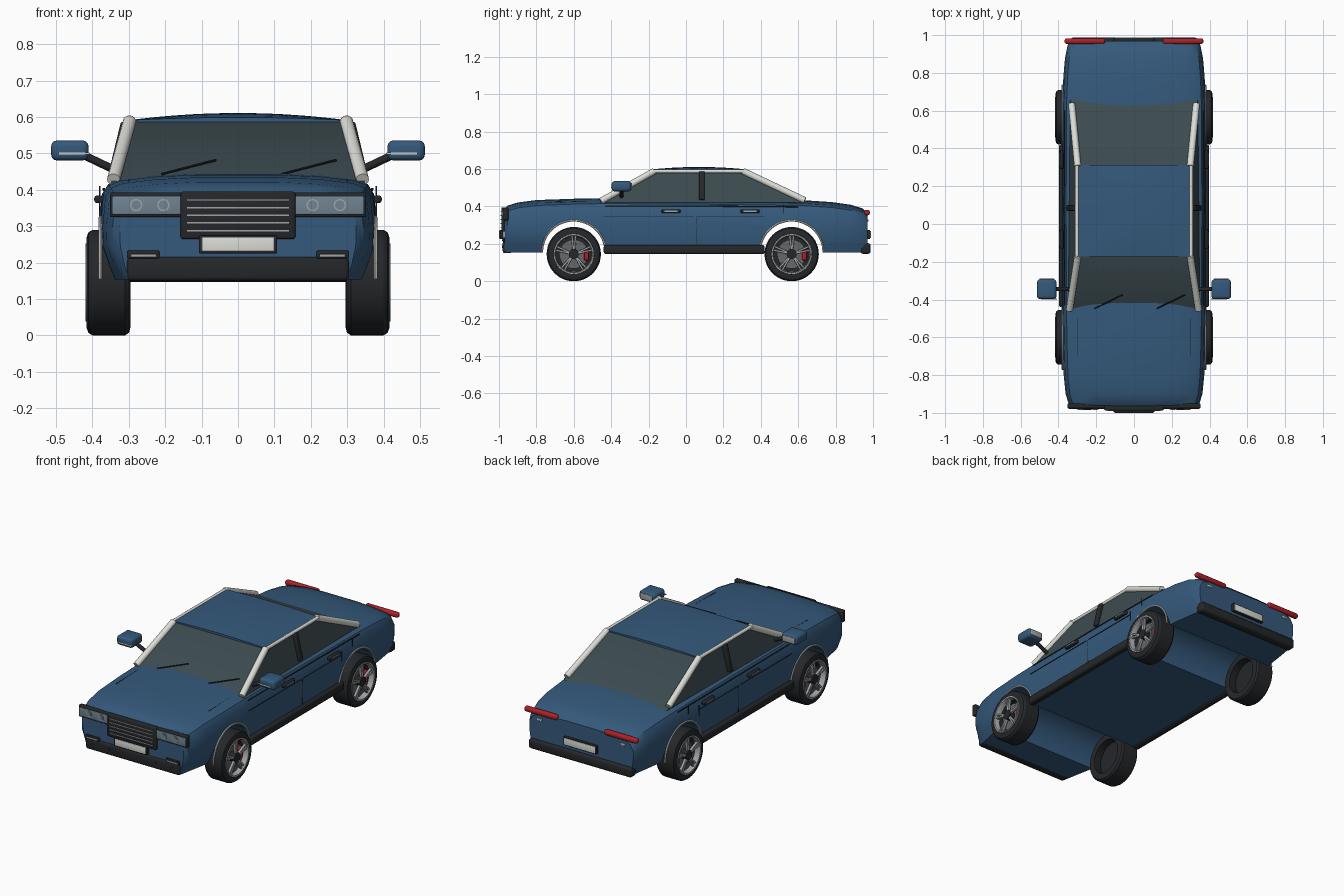
import bpy, bmesh, math
from mathutils import Vector, Matrix

if "Cube" in bpy.data.objects:
    bpy.data.objects.remove(bpy.data.objects["Cube"])

def mat(name, *c):
    m = bpy.data.materials.new(name)
    m.diffuse_color = (*c, 1)
    m.use_nodes = True
    m.node_tree.nodes["Principled BSDF"].inputs["Base Color"].default_value = m.diffuse_color
    return m

BLUE = mat("blue_paint", .035, .10, .20)
DARK = mat("dark_trim", .018, .02, .023)
GLASS = mat("tinted_glass", .045, .07, .08)
WHITE = mat("pale_trim", .72, .72, .68)
METAL = mat("rim_metal", .36, .37, .38)
DISC = mat("brake_metal", .13, .135, .14)
LENS = mat("lamp_lens", .16, .23, .29)
RED = mat("red_lens", .42, .015, .02)

def finish(name, bm, m, smooth=True):
    bmesh.ops.recalc_face_normals(bm, faces=bm.faces)
    me = bpy.data.meshes.new(name)
    bm.to_mesh(me)
    bm.free()
    me.materials.append(m)
    o = bpy.data.objects.new(name, me)
    bpy.context.collection.objects.link(o)
    bpy.context.view_layer.objects.active = o
    o.select_set(True)
    if smooth:
        bpy.ops.object.shade_smooth_by_angle(angle=math.radians(32))
    o.select_set(False)
    return o

def box(name, c, s, m, bevel=0, rot=None):
    bm = bmesh.new()
    bmesh.ops.create_cube(bm, size=1)
    bmesh.ops.scale(bm, vec=s, verts=bm.verts)
    if bevel:
        bmesh.ops.bevel(bm, geom=bm.edges[:], offset=bevel, segments=3, profile=.5, affect='EDGES')
    if rot:
        bmesh.ops.rotate(bm, matrix=rot, verts=bm.verts)
    bmesh.ops.translate(bm, vec=c, verts=bm.verts)
    return finish(name, bm, m)

def skin(name, rings, m, loop=False):
    # joins closed rings of points into a surface
    bm = bmesh.new()
    vs = [[bm.verts.new(p) for p in r] for r in rings]
    n = len(rings[0])
    for i in range(len(vs) if loop else len(vs) - 1):
        a, b = vs[i], vs[(i + 1) % len(vs)]
        for j in range(n):
            bm.faces.new((a[j], a[(j + 1) % n], b[(j + 1) % n], b[j]))
    if not loop:
        bm.faces.new(vs[0])
        bm.faces.new(vs[-1])
    return finish(name, bm, m)

def tube(name, pts, r, m, sides=16):
    pts = [Vector(p) for p in pts]
    rings = []
    for i, p in enumerate(pts):
        d = (pts[min(i + 1, len(pts) - 1)] - pts[max(i - 1, 0)]).normalized()
        q = d.to_track_quat('Z', 'X').to_matrix()
        rings.append([p + q @ Vector((r * math.cos(t * math.tau / sides),
                      r * math.sin(t * math.tau / sides), 0)) for t in range(sides)])
    return skin(name, rings, m)

def lathe(name, prof, c, m, s=1, n=48):
    # spins an (x, radius) profile about the axle
    rings = [[(s * x, c[0] + r * math.cos(k * math.tau / n), c[1] + r * math.sin(k * math.tau / n))
              for k in range(n)] for x, r in prof]
    return skin(name, rings, m, loop=True)

# Body shell: lofted sections (y, half width, top, half width at floor)
stations = [(-.97, .325, .388, .30), (-.955, .345, .405, .305), (-.9, .362, .422, .315),
            (-.8, .372, .435, .335), (-.6, .378, .442, .36), (-.44, .38, .445, .37),
            (.1, .382, .442, .372), (.63, .38, .434, .365), (.78, .374, .424, .35),
            (.88, .365, .41, .335), (.945, .352, .39, .325), (.97, .338, .365, .32)]
rings = []
for y, w, t, b in stations:
    half = [(w * .3, t - .001), (w * .6, t - .006), (w * .85, t - .017), (w * .94, t - .03),
            (w * .98, t - .055), (w, .3), (w * .995, .245), ((w + b) / 2, .195), (b, .153)]
    rings.append([(x, y, z) for x, z in half] + [(-x, y, z) for x, z in reversed(half)])
body = skin("body_shell", rings, BLUE)

# Wheel arches cut through the body
AXLES = ((-.6, .145), (.565, .145))
for y, z in AXLES:
    bpy.ops.mesh.primitive_cylinder_add(vertices=64, radius=.168, depth=1.2,
                                        location=(0, y, z + .01), rotation=(0, math.pi / 2, 0))
    cutter = bpy.context.object
    cutter.hide_render = True
    bpy.context.view_layer.objects.active = body
    md = body.modifiers.new("arch", 'BOOLEAN')
    md.object, md.operation, md.solver = cutter, 'DIFFERENCE', 'EXACT'
    bpy.ops.object.modifier_move_to_index(modifier="arch", index=0)
    bpy.ops.object.modifier_apply(modifier="arch")
    bpy.data.objects.remove(cutter)

# Glass cabin and crowned roof
skin("cabin_glass", [[(-.348, -.46, .42), (.348, -.46, .42), (.338, .655, .42), (-.338, .655, .42)],
                     [(-.302, -.17, .588), (.302, -.17, .588), (.302, .31, .588), (-.302, .31, .588)]], GLASS)
bm = bmesh.new()
bmesh.ops.create_grid(bm, x_segments=14, y_segments=10, size=1)
for v in bm.verts:
    u, w = v.co.x, v.co.y
    v.co = (u * .302, .07 + w * .243, .591 + .02 * (1 - u * u) * (1 - .6 * w ** 2))
ext = bmesh.ops.extrude_face_region(bm, geom=bm.faces[:])
for g in ext["geom"]:
    if isinstance(g, bmesh.types.BMVert):
        g.co.z = .582
finish("roof", bm, BLUE)

# Nose: grille, lamps, bumper and plate
box("grille", (0, -.972, .33), (.315, .03, .13), DARK, .006)
for i in range(5):
    box("grille_bar", (0, -.988, .288 + .021 * i), (.28, .005, .004), METAL)
box("front_bumper", (0, -.955, .183), (.61, .05, .066), DARK, .012)
box("rear_bumper", (0, .96, .175), (.67, .055, .058), DARK, .015)
for y, name in ((-.987, "front"), (.975, "rear")):
    d = -1 if y < 0 else 1
    box(name + "_plate_frame", (0, y, .25), (.215, .02, .05), DARK, .004)
    box(name + "_plate", (0, y + d * .009, .25), (.2, .008, .039), WHITE, .002)

for s in (1, -1):
    # Head lamps, fog lamps and tail lamps
    box("headlamp_frame", (s * .241, -.963, .359), (.222, .026, .068), DARK, .005)
    box("headlamp_lens", (s * .248, -.974, .357), (.195, .01, .05), LENS, .003)
    for x in (.205, .28):
        tube("headlamp_ring", [(s * x, -.976, .358), (s * x, -.982, .358)], .017, METAL, 24)
        tube("headlamp_bulb", [(s * x, -.978, .358), (s * x, -.984, .358)], .013, LENS, 24)
    box("fog_lamp_surround", (s * .26, -.966, .222), (.088, .03, .022), DARK, .004)
    box("fog_lamp", (s * .26, -.981, .219), (.07, .006, .009), METAL, .002)
    box("tail_lamp", (s * .26, .968, .367), (.215, .03, .03), RED, .012)
    box("reverse_lamp", (s * .27, .97, .325), (.03, .01, .01), WHITE, .002)
    for x in (.15, .26):
        tube("parking_sensor", [(s * x, -.978, .185), (s * x, -.983, .185)], .006, DARK, 12)

    # Pillars and roof rails
    tube("front_pillar", [(s * .342, -.455, .428), (s * .298, -.17, .588)], .018, WHITE)
    tube("rear_pillar", [(s * .298, .305, .588), (s * .33, .635, .432)], .018, WHITE)
    tube("roof_rail", [(s * .302, -.17, .588), (s * .302, .31, .588)], .01, WHITE)
    tilt = Matrix.Rotation(-s * math.atan2(.036, .15), 3, 'Y')
    box("centre_pillar", (s * .328, .085, .51), (.024, .03, .155), DARK, .006, tilt)

    # Sills, belt trim, panel seams and handles
    box("sill", (s * .378, -.01, .17), (.04, .86, .05), DARK, .012)
    tube("belt_trim", [(s * .368, -.43, .402), (s * .37, .1, .402), (s * .368, .6, .398)], .003, DARK, 8)
    for y, z, ly, lz in ((-.2, .347, .48, .002), (.055, .27, .002, .15), (.24, .347, .36, .002),
                         (.42, .34, .002, .06), (.52, .385, .002, .05)):
        box("door_seam", (s * .3795, y, z), (.004, ly, lz), DARK)
    for y in (-.08, .342):
        box("door_handle", (s * .384, y, .374), (.02, .1, .02), DARK, .005)
        box("handle_inlay", (s * .394, y, .374), (.004, .07, .006), METAL)
    tube("hood_seam", [(s * .3, -.7, .424), (s * .3, -.5, .428)], .002, DARK, 6)

    # Door mirrors
    tube("mirror_arm", [(s * .34, -.345, .455), (s * .43, -.345, .498)], .011, DARK)
    box("mirror_housing", (s * .462, -.345, .508), (.103, .105, .055), BLUE, .016)
    box("mirror_indicator", (s * .45, -.397, .5), (.085, .006, .005), WHITE)
    box("mirror_glass", (s * .462, -.292, .508), (.078, .005, .036), METAL, .002)

    # Wheels and arch trims
    for c in AXLES:
        y, z = c
        arc = [(s * .378, y + .169 * math.cos(a), z + .01 + .169 * math.sin(a))
               for a in (math.pi * i / 32 for i in range(33))]
        tube("arch_trim", arc, .005, WHITE, 8)
        lathe("tyre", [(.30, .1), (.296, .125), (.299, .137), (.31, .145), (.4, .145), (.411, .138),
                       (.416, .125), (.415, .105), (.405, .1)], c, DARK, s)
        lathe("rim_ring", [(.39, .094), (.412, .096), (.419, .1), (.419, .107), (.41, .109), (.39, .106)],
              c, METAL, s)
        tube("wheel_back", [(s * .345, y, z), (s * .36, y, z)], .102, DARK, 48)
        tube("brake_disc", [(s * .358, y, z), (s * .38, y, z)], .078, DISC, 40)
        box("brake_caliper", (s * .385, y + .068, z), (.02, .026, .066), RED, .005)
        for k in range(5):
            for off in (-.1, .1):
                a = math.pi / 2 + k * math.tau / 5 + off
                p = Vector((s * .405, y + .06 * math.cos(a), z + .06 * math.sin(a)))
                box("wheel_spoke", p, (.016, .082, .011), METAL, .003, Matrix.Rotation(a, 3, 'X'))
        tube("wheel_hub", [(s * .38, y, z), (s * .417, y, z)], .027, DARK, 24)

# Wipers on the windscreen
for x in (-.21, .12):
    tube("wiper", [(x, -.448, .443), (x + .15, -.375, .482)], .0035, DARK, 8)
